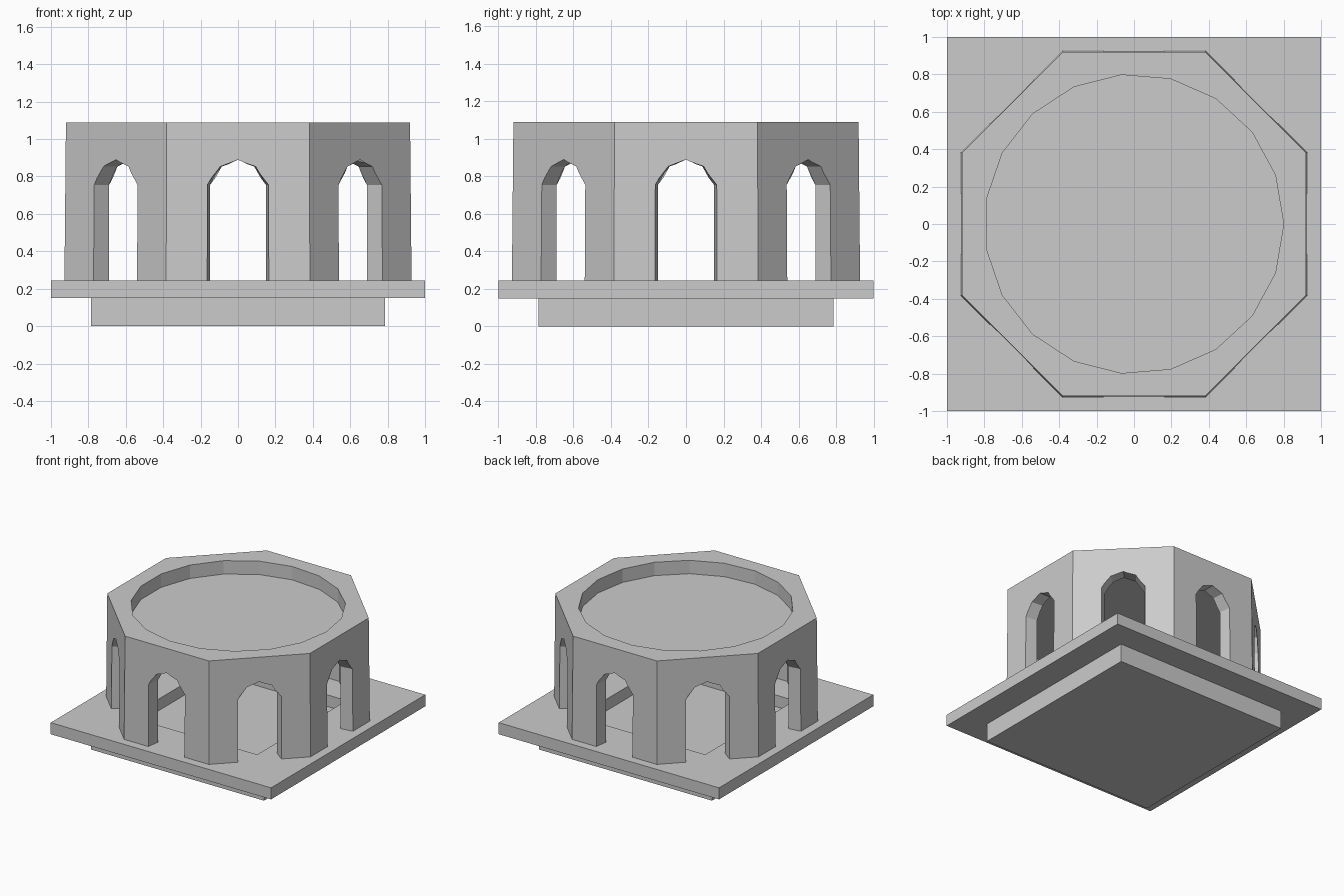
import bpy, bmesh
from math import cos, sin, pi
from mathutils import Matrix

if "Cube" in bpy.data.objects:
    bpy.data.objects.remove(bpy.data.objects["Cube"])


def loft(name, lower, upper):
    """Closed solid between two matching loops of 3D points."""
    bm = bmesh.new()
    a = [bm.verts.new(p) for p in lower]
    b = [bm.verts.new(p) for p in upper]
    n = len(a)
    bm.faces.new(a)
    bm.faces.new(b)
    for i in range(n):
        j = (i + 1) % n
        bm.faces.new((a[i], a[j], b[j], b[i]))
    bmesh.ops.recalc_face_normals(bm, faces=bm.faces)
    me = bpy.data.meshes.new(name)
    bm.to_mesh(me)
    bm.free()
    ob = bpy.data.objects.new(name, me)
    bpy.context.collection.objects.link(ob)
    return ob


def ring(sides, r, z, phase=0.0):
    return [(r * cos(phase + 2 * pi * i / sides), r * sin(phase + 2 * pi * i / sides), z)
            for i in range(sides)]


def prism(name, sides, r0, r1, z0, z1, phase=0.0):
    return loft(name, ring(sides, r0, z0, phase), ring(sides, r1, z1, phase))


def square(name, half, z0, z1):
    r = half * 2 ** 0.5
    return prism(name, 4, r, r, z0, z1, pi / 4)


def cut(target, cutter):
    cutter.hide_render = True
    m = target.modifiers.new("cut", 'BOOLEAN')
    m.operation = 'DIFFERENCE'
    m.solver = 'EXACT'
    m.object = cutter
    bpy.context.view_layer.objects.active = target
    bpy.ops.object.modifier_apply(modifier=m.name)
    bpy.data.objects.remove(cutter, do_unlink=True)


# Square plinth and the overhanging slab with its sunken square floor
square("lower_plinth", 0.785, 0.0, 0.15)
slab = square("upper_slab", 1.0, 0.15, 0.245)
cut(slab, square("floor_cutter", 0.58, 0.1, 0.4))

# Octagonal tower: slightly tapered, hollow room, round recess in the roof
C = cos(pi / 8)
tower = prism("octagonal_tower", 8, 0.928 / C, 0.92 / C, 0.245, 1.09, pi / 8)
cut(tower, prism("room_cutter", 8, 0.825 / C, 0.825 / C, 0.1, 0.93, pi / 8))
cut(tower, prism("roof_cutter", 19, 0.80, 0.80, 0.98, 1.3))

# Arched openings on all eight sides, widening outward
half = [(1.0, 0.1), (1.0, 0.755), (0.58, 0.853)]
profile = half + [(0.0, 0.89)] + [(-x, z) for x, z in reversed(half)]


def arch(d, w):
    return [(x * w, -d, z) for x, z in profile]


for i in range(8):
    c = loft("arch_cutter", arch(0.7, 0.132), arch(1.05, 0.182))
    c.data.transform(Matrix.Rotation(i * pi / 4, 4, 'Z'))
    cut(tower, c)
